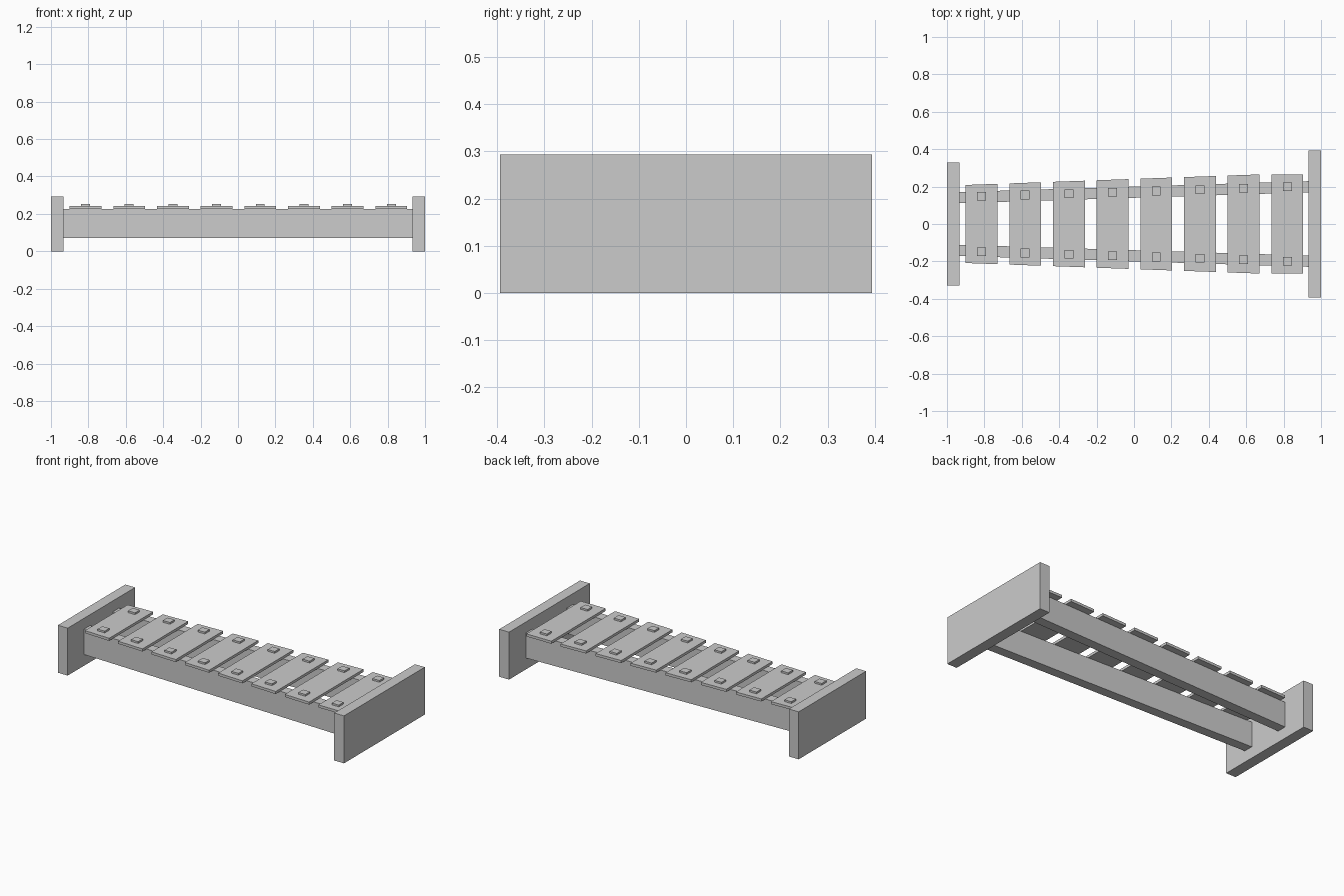
import bpy

if "Cube" in bpy.data.objects:
    bpy.data.objects.remove(bpy.data.objects["Cube"])

FACES = [(3, 2, 1, 0), (4, 5, 6, 7), (0, 1, 5, 4),
         (1, 2, 6, 5), (2, 3, 7, 6), (3, 0, 4, 7)]


def slab(name, x0, x1, left, right, z0, z1):
    """Flat block whose y range runs from `left` at x0 to `right` at x1."""
    base = [(x0, left[0]), (x1, right[0]), (x1, right[1]), (x0, left[1])]
    verts = [(x, y, z) for z in (z0, z1) for x, y in base]
    mesh = bpy.data.meshes.new(name)
    mesh.from_pydata(verts, [], FACES)
    obj = bpy.data.objects.new(name, mesh)
    bpy.context.collection.objects.link(obj)
    return obj


def rail_y(x):
    return 0.17 + 0.031 * x


def half_length(x):
    return min(0.241 + 0.036 * x, 0.265)


# End plates
slab("left_end_plate", -1, -0.933, (-0.329, 0.329), (-0.329, 0.329), 0, 0.293)
slab("right_end_plate", 0.933, 1, (-0.394, 0.394), (-0.394, 0.394), 0, 0.293)

# Splayed rails
a, b, w = rail_y(-0.933), rail_y(0.933), 0.03
slab("back_rail", -0.933, 0.933, (a - w, a + w), (b - w, b + w), 0.07, 0.226)
slab("front_rail", -0.933, 0.933, (-a - w, -a + w), (-b - w, -b + w), 0.07, 0.226)

# Tone bars, each with two pegs over the rails
for i in range(8):
    x = -0.815 + i * 0.2335
    l, r = half_length(x - 0.085), half_length(x + 0.085)
    slab(f"tone_bar_{i + 1}", x - 0.085, x + 0.085, (-l, l), (-r, r), 0.225, 0.241)
    for side, s in (("front", -1), ("back", 1)):
        y = s * (rail_y(x) + 0.003)
        span = (y - 0.023, y + 0.023)
        slab(f"{side}_peg_{i + 1}", x - 0.024, x + 0.024, span, span, 0.236, 0.252)
